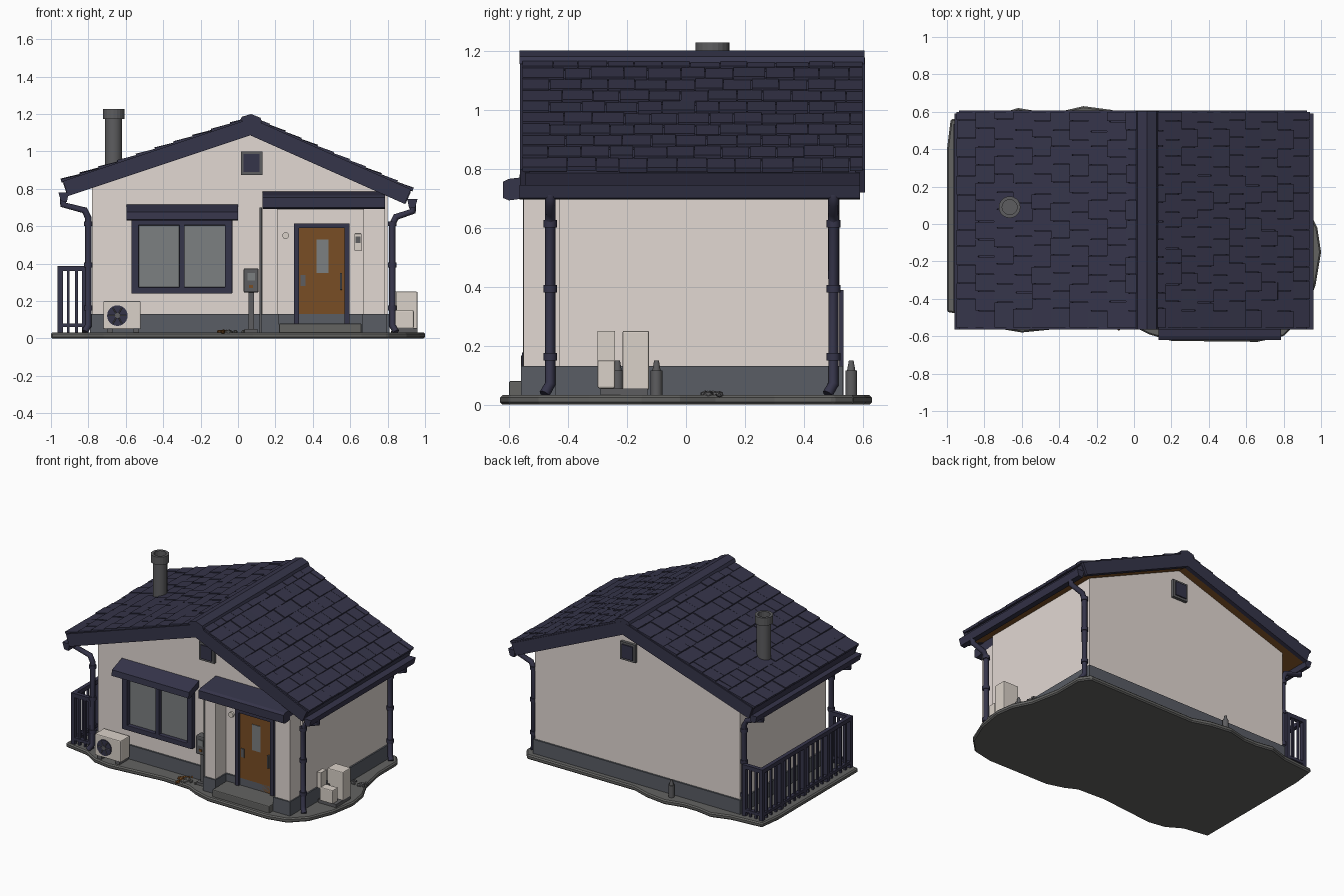
import bpy, bmesh, math, random
from mathutils import Vector, Matrix

if "Cube" in bpy.data.objects:
    bpy.data.objects.remove(bpy.data.objects["Cube"])
random.seed(4)

def mat(name, c):
    m = bpy.data.materials.new(name)
    m.diffuse_color = (*c, 1)
    m.use_nodes = True
    m.node_tree.nodes["Principled BSDF"].inputs["Base Color"].default_value = m.diffuse_color
    return m

NAVY = mat("navy", (0.036, 0.035, 0.068))
WALL = mat("plaster", (0.76, 0.69, 0.65))
PLINTH = mat("plinth_grey", (0.10, 0.11, 0.13))
STONE = mat("concrete", (0.125, 0.125, 0.12))
WOOD = mat("brown_wood", (0.19, 0.075, 0.018))
GLASS = mat("window_grey", (0.20, 0.215, 0.22))
METAL = mat("metal_grey", (0.11, 0.11, 0.115))
CREAM = mat("cabinet_cream", (0.70, 0.64, 0.58))

def finish(name, bm, *mats):
    bmesh.ops.recalc_face_normals(bm, faces=bm.faces)
    me = bpy.data.meshes.new(name)
    bm.to_mesh(me)
    bm.free()
    for m in mats:
        me.materials.append(m)
    o = bpy.data.objects.new(name, me)
    bpy.context.collection.objects.link(o)
    return o

def prism(name, pts, axis, a, b, m, *more):
    """Extrude a 2D outline along an axis from a to b."""
    put = {'x': lambda u, v, t: (t, u, v), 'y': lambda u, v, t: (u, t, v),
           'z': lambda u, v, t: (u, v, t)}[axis]
    bm = bmesh.new()
    lo = [bm.verts.new(put(u, v, a)) for u, v in pts]
    hi = [bm.verts.new(put(u, v, b)) for u, v in pts]
    bm.faces.new(lo)
    bm.faces.new(hi)
    for i in range(len(pts)):
        j = (i + 1) % len(pts)
        bm.faces.new((lo[i], lo[j], hi[j], hi[i]))
    return finish(name, bm, m, *more)

def box(name, x0, x1, y0, y1, z0, z1, m, bevel=0):
    o = prism(name, [(x0, y0), (x1, y0), (x1, y1), (x0, y1)], 'z', z0, z1, m)
    if bevel:
        b = o.modifiers.new("bevel", 'BEVEL')
        b.width, b.segments = bevel, 2
    return o

def cyl(name, p, q, r, m, n=16, r2=None):
    p, q = Vector(p), Vector(q)
    bm = bmesh.new()
    mx = Matrix.Translation((p + q) / 2) @ (q - p).to_track_quat('Z', 'Y').to_matrix().to_4x4()
    bmesh.ops.create_cone(bm, cap_ends=True, segments=n, radius1=r, radius2=r2 or r,
                          depth=(q - p).length, matrix=mx)
    for f in bm.faces:
        f.smooth = len(f.verts) == 4
    return finish(name, bm, m)

def pipe(name, pts, r, m):
    cu = bpy.data.curves.new(name, 'CURVE')
    cu.dimensions, cu.bevel_depth, cu.bevel_resolution, cu.use_fill_caps = '3D', r, 2, True
    s = cu.splines.new('POLY')
    s.points.add(len(pts) - 1)
    for sp, p in zip(s.points, pts):
        sp.co = (*p, 1)
    cu.materials.append(m)
    o = bpy.data.objects.new(name, cu)
    bpy.context.collection.objects.link(o)

# Ground slab with wavy outline
outline = [(-1, -.47), (-.82, -.5), (-.72, -.56), (-.6, -.58), (-.45, -.565), (-.2, -.54), (0, -.55),
           (.08, -.59), (.2, -.625), (.66, -.63), (.8, -.6), (.9, -.5), (.97, -.33), (1, -.15), (.98, -.02),
           (.92, .1), (.88, .3), (.88, .5), (.83, .57), (.3, .57), (0, .57), (-.12, .61), (-.27, .63),
           (-.4, .60), (-.5, .6), (-.62, .62), (-.75, .58), (-.98, .56), (-1, .4)]
o = prism("ground_slab", outline, 'z', 0, .032, STONE)
o.modifiers.new("bevel", 'BEVEL').width = .008

# Walls, porch wings and plinth
AX, AZ = .07, 1.165
EAVES = {"left": (-.935, .83), "right": (.925, .785)}
FRONT, BACK = -.43, .52
under = lambda x: AZ - .07 - (AX - x) * .333 if x < AX else AZ - .07 - (x - AX) * .444
prism("house_walls", [(-.78, .1), (.80, .1), (.80, under(.80)), (AX, AZ - .07), (-.78, under(-.78))],
      'y', FRONT, BACK, WALL)
box("plinth", -.79, .81, FRONT - .012, BACK + .012, .02, .13, PLINTH)
for side, x0, x1 in (("left", .13, .21), ("right", .67, .785)):
    box("porch_wing_" + side, x0, x1, -.55, FRONT, .1, .72, WALL)
    box("porch_plinth_" + side, x0 - .008, x1 + .008, -.56, FRONT, .02, .13, PLINTH)
box("porch_lintel", .2, .68, -.50, FRONT, .69, .73, WALL)
pipe("porch_conduit", [(.122, -.545, .03), (.122, -.545, .7)], .007, METAL)

# Roof decks (timber underside), barge boards and tiles
Y0, Y1, T = -.555, .60, .085
for side, (ex, ez) in EAVES.items():
    d = Vector((ex - AX, ez - AZ))
    L = d.length
    d /= L
    n = Vector((-d.y, d.x)) if d.x > 0 else Vector((d.y, -d.x))
    def deck(name, t, a, b, up=0.0):
        top = Vector((AX, AZ + up))
        e = Vector((ex, ez)) + Vector((0, up))
        f = e - n * t
        return prism(name, [top, e, f, (AX, AZ + up - t / n.y)], 'y', a, b, NAVY, WOOD)
    o = deck("roof_deck_" + side, T - .015, Y0 + .01, Y1 - .01)
    for f in o.data.polygons:
        f.material_index = int(f.normal.z < -.5)
    deck("barge_front_" + side, T, Y0 - .008, Y0 + .025, .012)
    deck("barge_back_" + side, T, Y1 - .025, Y1 + .006, .012)
    bm = bmesh.new()
    rows, cols = 10, 12
    ang = math.atan2(d.y, d.x)
    w = (Y1 - Y0) / cols
    for i in range(rows):
        cuts = [Y0] + [Y0 + w * (k + .5 * (i % 2) + random.uniform(-.1, .1))
                       for k in range(1, cols)] + [Y1]
        for a, b in zip(cuts, cuts[1:]):
            s = (i + .5) * L / rows
            c = Vector((AX, AZ)) + d * s + n * (.012 + random.uniform(-.003, .003))
            tilt = -math.copysign(.07, d.x) + random.uniform(-.02, .02)
            mx = (Matrix.Translation((c.x, (a + b) / 2, c.y)) @ Matrix.Rotation(-ang + tilt, 4, 'Y')
                  @ Matrix.Diagonal((L / rows * 1.12, b - a - .003, .016, 1)))
            bmesh.ops.create_cube(bm, size=1, matrix=mx)
    finish("roof_tiles_" + side, bm, NAVY)
prism("ridge_cap", [(AX - .06, 1.165), (AX - .05, 1.185), (AX, 1.2), (AX + .05, 1.18), (AX + .06, 1.155),
                    (AX, 1.16)], 'y', Y0 - .01, Y1 + .005, NAVY)

# Gutters and downspouts
for side, s, gx, gz, wx in (("left", -1, .935, .745, .80), ("right", 1, .935, .71, .825)):
    prism("gutter_" + side, [(s * (gx - .03), gz + .035), (s * (gx + .025), gz + .035),
                             (s * (gx + .012), gz - .01), (s * (gx - .02), gz - .015)],
          'y', -.565, .59, NAVY)
    for end, y in (("front", -.46), ("back", .5)):
        pipe(f"downspout_{side}_{end}", [(s * gx, y, gz), (s * gx, y, gz - .03), (s * (wx + .02), y, gz - .06),
             (s * wx, y, gz - .10), (s * wx, y, .07), (s * (wx + .02), y - .02, .035)], .018, NAVY)
        for z in (.15, .38, .60):
            cyl("downspout_clip", (s * wx, y, z), (s * wx, y, z + .025), .023, NAVY, 12)

# Chimney flue with open rim
cyl("chimney", (-.665, .09, .88), (-.665, .09, 1.19), .046, METAL, 20)
bpy.ops.mesh.primitive_cylinder_add(vertices=20, radius=.058, depth=.055, end_fill_type='NOTHING',
                                    location=(-.665, .09, 1.2))
o = bpy.context.object
o.name = "chimney_rim"
o.data.materials.append(METAL)
o.modifiers.new("wall", 'SOLIDIFY').thickness = .018

# Gable vents, front and back
for name, y, s in (("front", FRONT, -1), ("back", BACK, 1)):
    box("vent_frame_" + name, .015, .13, *sorted((y, y + s * .02)), .875, 1.0, METAL)
    box("vent_grille_" + name, .03, .115, *sorted((y, y + s * .028)), .89, .985, NAVY)

# Window
box("window_glass", -.56, -.04, FRONT - .006, FRONT, .26, .62, GLASS)
for nm, x0, x1, z0, z1 in (("left", -.57, -.53, .24, .64), ("right", -.07, -.03, .24, .64),
                           ("mullion", -.315, -.285, .26, .63), ("sill", -.57, -.03, .24, .275),
                           ("head", -.57, -.03, .605, .64)):
    box("window_frame_" + nm, x0, x1, FRONT - .035, FRONT, z0, z1, NAVY, .004)
prism("window_awning", [(FRONT, .715), (-.54, .675), (-.545, .635), (-.53, .63), (FRONT, .67)],
      'x', -.595, 0, NAVY)

# Door, its frame and fittings
box("door", .32, .575, FRONT - .012, FRONT, .08, .6, WOOD)
box("door_glass", .42, .485, FRONT - .016, FRONT, .35, .53, GLASS)
for x0, x1, z0, z1 in ((.30, .325, .08, .615), (.57, .595, .08, .615), (.30, .595, .59, .615)):
    box("door_frame", x0, x1, FRONT - .03, FRONT, z0, z1, NAVY)
box("door_handle", .545, .557, FRONT - .03, FRONT, .26, .35, METAL, .003)
box("door_plate", .335, .36, FRONT - .018, FRONT, .28, .34, METAL)
cyl("doorbell", (.255, FRONT - .015, .55), (.255, FRONT, .55), .018, CREAM)
box("intercom", .622, .66, FRONT - .025, FRONT, .47, .56, CREAM, .003)
box("intercom_panel", .628, .654, FRONT - .029, FRONT - .02, .51, .545, METAL)
prism("porch_canopy", [(FRONT, .785), (-.60, .765), (-.62, .755), (-.62, .70), (-.60, .692), (FRONT, .715)],
      'x', .13, .785, NAVY)
box("door_step", .22, .66, -.60, FRONT, .02, .08, STONE, .006)

# Outdoor fan unit at the front
box("fan_unit", -.72, -.52, -.55, -.45, .05, .2, CREAM, .006)
cyl("fan_grille", (-.645, -.556, .122), (-.645, -.54, .122), .055, NAVY, 24)
cyl("fan_hub", (-.645, -.56, .122), (-.645, -.55, .122), .014, METAL)
for k in range(6):
    a = k * math.pi / 3
    cyl("fan_blade", (-.645, -.557, .122),
        (-.645 + .05 * math.cos(a), -.557, .122 + .05 * math.sin(a)), .003, METAL, 6)
for x in (-.70, -.56):
    box("fan_foot", x, x + .03, -.55, -.45, .03, .055, METAL)

# Meter box on a post
box("meter_post", .055, .085, -.49, -.46, .03, .26, METAL)
box("meter_foot", .035, .105, -.51, -.445, .03, .05, METAL)
box("meter_box", .03, .11, -.51, -.45, .245, .375, METAL, .008)
box("meter_window", .05, .09, -.514, -.50, .31, .35, GLASS)
box("meter_label", .06, .08, -.514, -.50, .27, .285, WOOD)

# Cabinets and small taps on the right side
box("tall_cabinet", .84, .96, -.215, -.125, .05, .25, CREAM, .006)
box("low_cabinet", .84, .94, -.30, -.24, .055, .15, CREAM, .006)
box("cabinet_back", .82, .85, -.30, -.24, .14, .25, CREAM)
box("cabinet_base", .82, .96, -.29, -.13, .03, .055, METAL)
for nm, x, y in (("side_tap_a", .86, -.1), ("side_tap_b", .86, -.232), ("back_tap", -.28, .56)):
    cyl(nm, (x, y, .03), (x, y, .115), .02, METAL, 12)
    cyl(nm + "_cap", (x, y, .115), (x, y, .15), .014, METAL, 12, .008)

# Railing on the left side, with returns to the wall
corners = [(-.82, -.45), (-.95, -.45), (-.95, .52), (-.82, .52)]
for (xa, ya), (xb, yb) in zip(corners, corners[1:]):
    x0, x1, y0, y1 = min(xa, xb), max(xa, xb), min(ya, yb), max(ya, yb)
    for nm, z, h in (("top", .36, .028), ("bottom", .06, .02)):
        box("rail_" + nm, x0 - .014, x1 + .014, y0 - .014, y1 + .014, z, z + h, NAVY)
    count = max(3, round(((x1 - x0) + (y1 - y0)) / .05))
    for k in range(count + 1):
        x, y = xa + (xb - xa) * k / count, ya + (yb - ya) * k / count
        r = .014 if k % 5 == 0 and count > 5 or k in (0, count) else .007
        box("rail_baluster", x - r, x + r, y - r, y + r, .03, .37, NAVY)

# Small heaps of leaves and stones
for cx, cy, m in ((-.07, -.49, WOOD), (-.05, -.5, STONE), (.87, .08, METAL)):
    bm = bmesh.new()
    for k in range(10):
        mx = (Matrix.Translation((cx + random.gauss(0, .025), cy + random.gauss(0, .025), .035))
              @ Matrix.Rotation(random.random() * 3, 4, 'Z') @ Matrix.Diagonal((.035, .02, .02, 1)))
        bmesh.ops.create_icosphere(bm, subdivisions=1, radius=.6, matrix=mx)
    finish("debris", bm, m)
